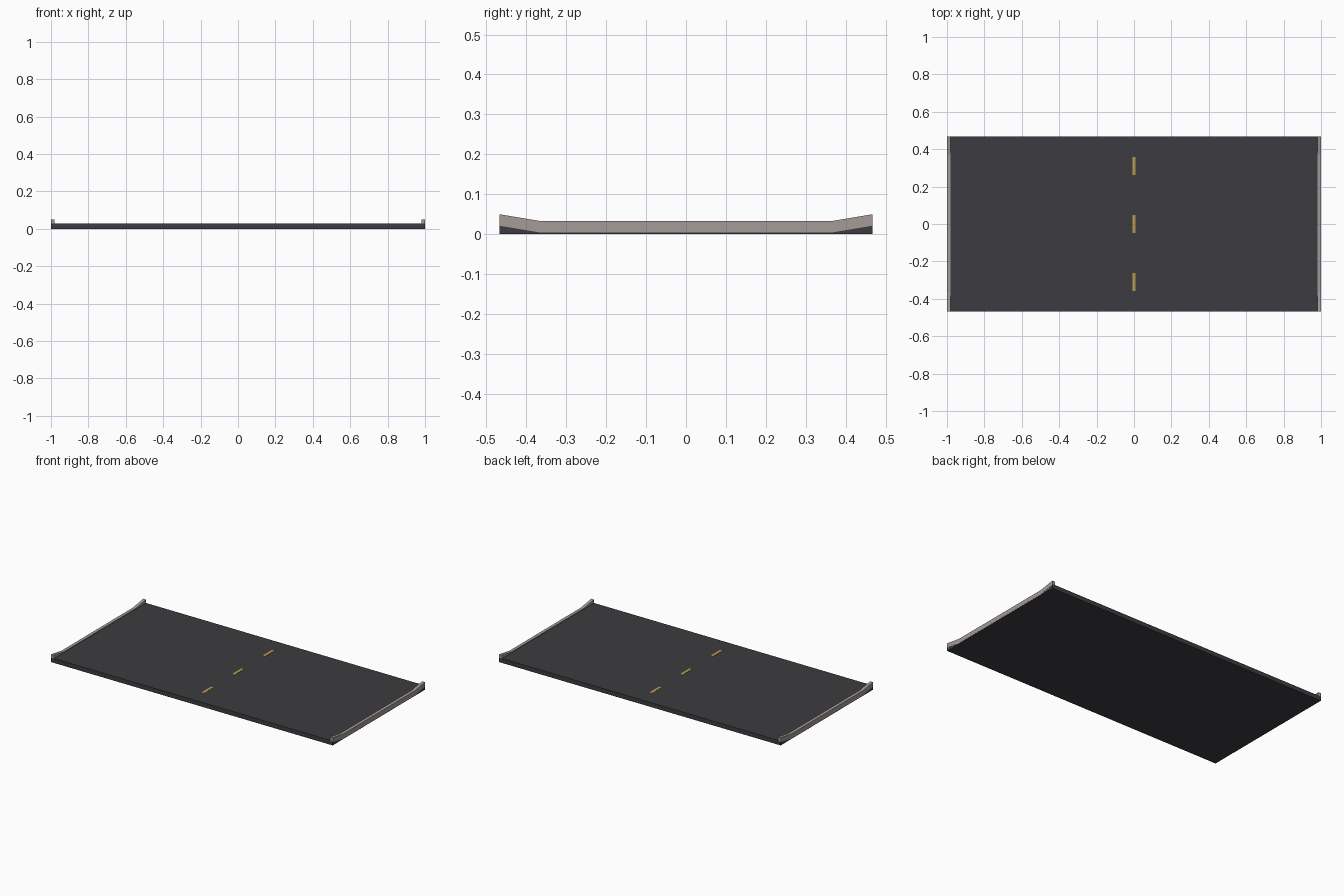
import bpy, bmesh

if "Cube" in bpy.data.objects:
    bpy.data.objects.remove(bpy.data.objects["Cube"])

def material(name, rgb):
    m = bpy.data.materials.new(name)
    m.diffuse_color = (*rgb, 1)
    m.use_nodes = True
    m.node_tree.nodes["Principled BSDF"].inputs["Base Color"].default_value = m.diffuse_color
    return m

asphalt = material("asphalt", (0.046, 0.045, 0.052))
stone = material("kerb_stone", (0.37, 0.325, 0.31))
yellow = material("lane_yellow", (0.51, 0.35, 0.08))

def finish(bm, name, mat):
    bmesh.ops.recalc_face_normals(bm, faces=bm.faces)
    me = bpy.data.meshes.new(name)
    bm.to_mesh(me)
    bm.free()
    me.materials.append(mat)
    ob = bpy.data.objects.new(name, me)
    bpy.context.collection.objects.link(ob)
    return ob

def box(name, lo, hi, mat):
    bm = bmesh.new()
    bmesh.ops.create_cube(bm, size=1)
    for v in bm.verts:
        v.co = [(a + b) / 2 + c * (b - a) for a, b, c in zip(lo, hi, v.co)]
    return finish(bm, name, mat)

L = 0.467      # half length along the road
TOP = 0.028    # road surface height

# road slab
box("road_slab", (-0.9992, -L, 0), (0.9992, L, TOP), asphalt)

# centre line dashes
for i, y in enumerate((-0.31, 0, 0.31)):
    box(f"lane_dash_{i + 1}", (-0.009, y - 0.048, TOP - 0.002),
        (0.009, y + 0.048, TOP + 0.001), yellow)

# kerbs: a strip of constant height, lowered between two end ramps
path = [(-L, 0.050), (-0.365, 0.033), (0.365, 0.033), (L, 0.050)]
KERB = 0.029
def kerb(name, x0, x1):
    bm = bmesh.new()
    rings = [[bm.verts.new(p) for p in ((x0, y, z - KERB), (x1, y, z - KERB),
                                        (x1, y, z), (x0, y, z))] for y, z in path]
    for a, b in zip(rings, rings[1:]):
        for i in range(4):
            j = (i + 1) % 4
            bm.faces.new((a[i], a[j], b[j], b[i]))
    bm.faces.new(rings[0])
    bm.faces.new(rings[-1])
    finish(bm, name, stone)

kerb("kerb_left", -1.0, -0.98)
kerb("kerb_right", 0.98, 1.0)
